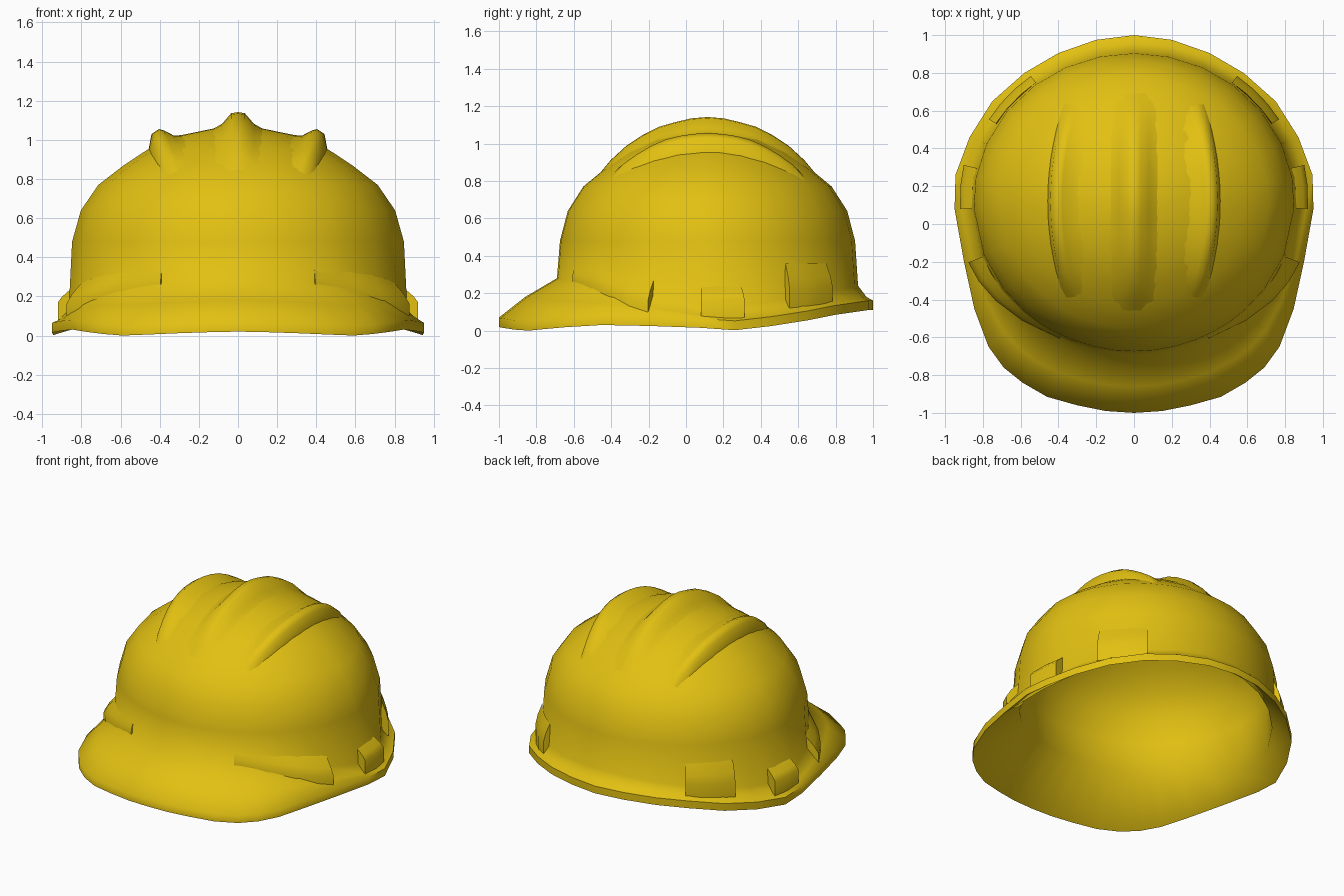
import bpy, bmesh, math

if "Cube" in bpy.data.objects:
    bpy.data.objects.remove(bpy.data.objects["Cube"])

A, B, CY = 0.866, 0.805, 0.115        # dome plan half-axes and centre
yellow = bpy.data.materials.new("safety_yellow")
yellow.diffuse_color = (0.76, 0.53, 0.006, 1)
yellow.use_nodes = True
yellow.node_tree.nodes["Principled BSDF"].inputs["Base Color"].default_value = yellow.diffuse_color

# dome profile: (plan scale, height)
PROFILE = [(0.98, 0.48), (0.928, 0.64), (0.825, 0.77), (0.675, 0.87),
           (0.535, 0.95), (0.36, 1.02), (0.115, 1.063), (0.0, 1.07)]
# right half of the brim edge, back to front: x, y, top z
BRIM = [(0, 1, .16), (.2, .975, .16), (.4, .905, .15), (.58, .80, .135),
        (.75, .65, .105), (.87, .46, .075), (.945, .26, .052), (.95, .08, .065),
        (.90, -.2, .075), (.845, -.45, .08), (.77, -.65, .068), (.69, -.76, .058),
        (.59, -.84, .05), (.46, -.915, .055), (.3, -.96, .062), (.15, -.99, .067),
        (0, -1, .07)]


def finish(name, bm, angle=38):
    bmesh.ops.recalc_face_normals(bm, faces=bm.faces)
    me = bpy.data.meshes.new(name)
    bm.to_mesh(me)
    bm.free()
    me.materials.append(yellow)
    ob = bpy.data.objects.new(name, me)
    bpy.context.collection.objects.link(ob)
    bpy.ops.object.select_all(action='DESELECT')
    ob.select_set(True)
    bpy.context.view_layer.objects.active = ob
    bpy.ops.object.shade_smooth_by_angle(angle=math.radians(angle))
    return ob


def loft(bm, rings, closed=True, caps=False):
    vs = [[bm.verts.new(p) for p in r] for r in rings]
    n = len(vs[0])
    for a, b in zip(vs, vs[1:]):
        for i in range(n if closed else n - 1):
            j = (i + 1) % n
            bm.faces.new((a[i], a[j], b[j], b[i]))
    if caps:
        bm.faces.new(vs[0])
        bm.faces.new(vs[-1])
    return vs


def dome_z(x, y):
    r = math.hypot(x / A, (y - CY) / B)
    for (r0, z0), (r1, z1) in zip(PROFILE, PROFILE[1:]):
        if r >= r1:
            return z0 + (z1 - z0) * (r0 - r) / (r0 - r1)
    return PROFILE[-1][1]


# shell: inner dome, underside, brim edge, brim top, outer dome in one skin
edge = BRIM + [(-x, y, z) for x, y, z in BRIM[-2:0:-1]]
phis = [math.atan2((y - CY) / B, x / A) for x, y, z in edge]


def ring(scale, z):
    return [(A * scale * math.cos(p), CY + B * scale * math.sin(p), z) for p in phis]


base = []
for p in phis:
    s = math.sin(p)
    z = 0.12 + (0.16 * (-s) ** 0.8 if s < 0 else 0.12 * s ** 1.5)
    base.append((A * math.cos(p), CY + B * s, z))
inner_base = [(x * .945, CY + (y - CY) * .945, z - .03) for x, y, z in base]
mid = []
for b, e, p in zip(base, edge, phis):
    lift = -0.015 + 0.03 * max(0, -math.sin(p))
    mid.append(tuple(b[k] + (e[k] - b[k]) * 0.55 + (lift if k == 2 else 0) for k in range(3)))
rings = [ring(s * .95, z - .035) for s, z in PROFILE[-2::-1]]
rings += [inner_base, [(x, y, z - .05) for x, y, z in edge], edge, mid, base]
rings += [ring(s, z) for s, z in PROFILE[:-1]]
bm = bmesh.new()
vs = loft(bm, rings)
for r, top in ((vs[0], 1.035), (vs[-1], 1.07)):
    c = bm.verts.new((0, CY, top))
    for i in range(len(r)):
        bm.faces.new((r[i], r[(i + 1) % len(r)], c))
finish("helmet_shell", bm, 58)


# crown ridges: bump sections swept front to back over the dome
def ridge(name, section, xc, bow, height, y0, y1, side=1):
    bm = bmesh.new()
    rows, n = [], 14
    for i in range(n + 1):
        u = -1 + 2 * i / n
        y = (y0 + y1) / 2 + u * (y1 - y0) / 2
        h = height * (1 - abs(u) ** 2.5)
        x0 = xc - bow * u * u
        peak = dome_z(x0, y)
        row = []
        for dx, t in section:
            x = x0 + dx
            z = dome_z(x, y) * (1 - t) + peak * t + h * t - .006 * (1 - t)
            if abs(u) == 1:
                z = dome_z(x, y) - .012
            row.append((x * side, y, z))
        rows.append(row)
    loft(bm, rows, closed=False)
    ob = finish(name, bm, 60)
    if sum(p.normal.z for p in ob.data.polygons) < 0:
        ob.data.flip_normals()


ridge("centre_ridge", [(-.14, 0), (-.08, .3), (-.035, .93), (0, 1), (.035, .93), (.08, .3), (.14, 0)],
      0, 0, .072, -.49, .72)
SIDE = [(-.14, 0), (-.07, .35), (-.02, .92), (.005, 1), (.042, .75), (.058, 0)]
for label, s in (("right", 1), ("left", -1)):
    ridge(label + "_ridge", SIDE, .4, .09, .076, -.41, .65, s)


# raised pads on the lower shell, given as stations:
# (angle, offset, inner bottom z, outer bottom z, outer top z, inner top z)
def pad(name, stations, side):
    bm = bmesh.new()
    rows = []
    for p, off, zi, z0, z1, z2 in stations:
        c, s = math.cos(p), math.sin(p)
        pts = [(-.02, zi), (off, z0), (off, z1), (off * .6, z1 + (z2 - z1) * .45), (-.008, z2)]
        rows.append([(side * (A + o) * c, CY + (B + o) * s, z) for o, z in pts])
    loft(bm, rows, caps=True)
    finish(name, bm, 55)


LUG = [(-.04, .055, .10, .06, .17, .235), (.1, .058, .10, .055, .17, .235),
       (.23, .06, .10, .05, .17, .235)]
REAR = [(.55, .035, .15, .12, .22, .36), (.67, .036, .16, .13, .22, .36),
        (.8, .036, .175, .14, .23, .36), (.92, .035, .19, .155, .24, .36)]
VISOR = [(-.37, .075, .17, .08, .16, .27), (-.5, .07, .19, .10, .18, .29),
         (-.65, .055, .21, .14, .21, .31), (-.85, .03, .23, .2, .24, .33),
         (-1.1, .006, .25, .24, .27, .34)]
for label, s in (("right", 1), ("left", -1)):
    pad(label + "_side_lug", LUG, s)
    pad(label + "_rear_pad", REAR, s)
    pad(label + "_visor_pad", VISOR, s)
